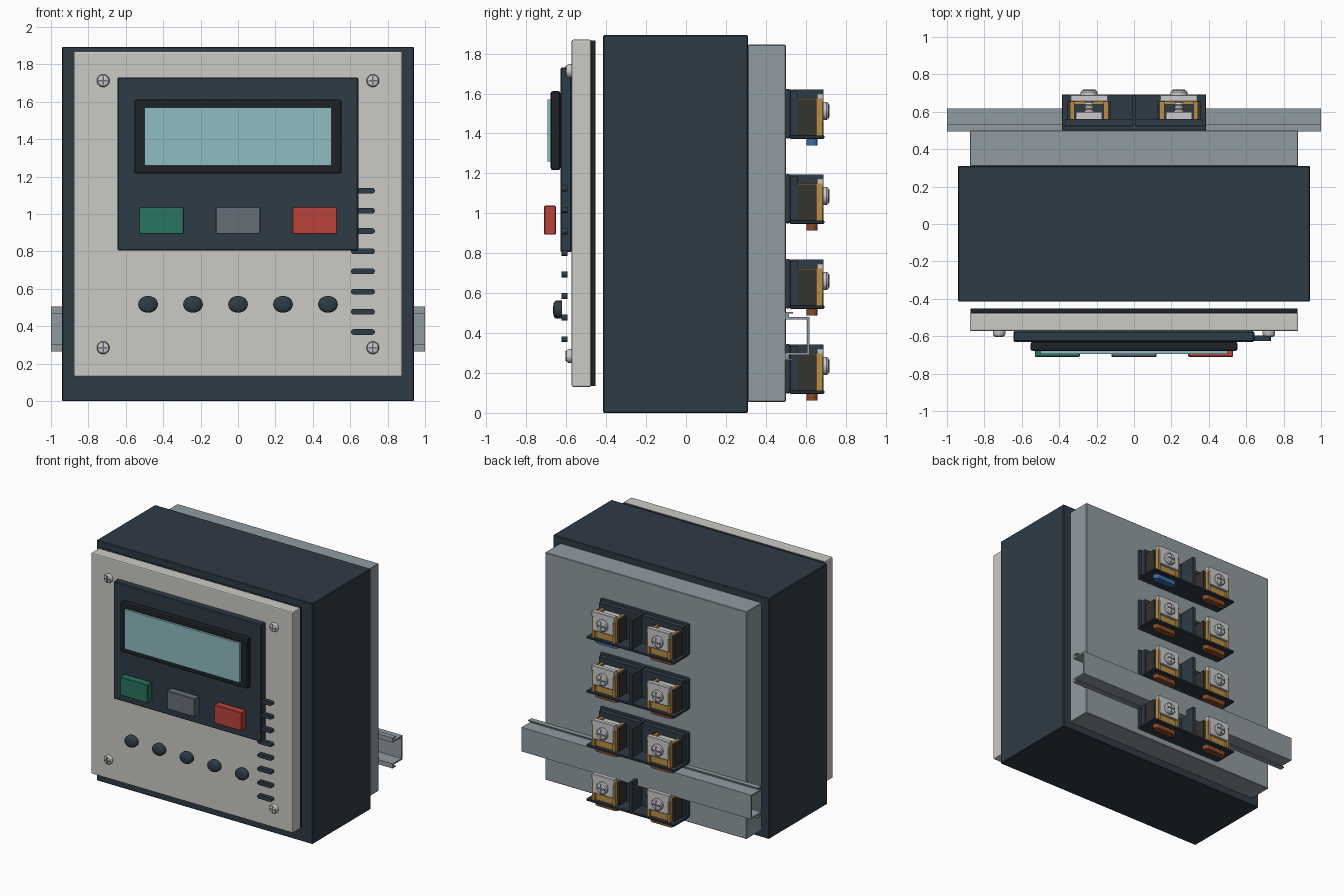
import bpy, bmesh, math
from mathutils import Matrix, Vector

if "Cube" in bpy.data.objects:
    bpy.data.objects.remove(bpy.data.objects["Cube"])


def mat(name, h):
    m = bpy.data.materials.new(name)
    c = [int(h[i:i + 2], 16) / 255 for i in (0, 2, 4)]
    c = [v / 12.92 if v <= 0.04045 else ((v + 0.055) / 1.055) ** 2.4 for v in c]
    m.diffuse_color = (*c, 1)
    m.use_nodes = True
    m.node_tree.nodes["Principled BSDF"].inputs["Base Color"].default_value = m.diffuse_color
    return m


SLATE = mat("slate", "2f3b46")
BLACK = mat("black", "1d2227")
CREAM = mat("cream", "cbcac5")
GREY = mat("rear_grey", "909ca1")
STEEL = mat("steel", "bfc1c0")
BRASS = mat("brass", "b98d45")
CAGE = mat("cage_dark", "35332f")
SCREEN = mat("screen", "8fbcc2")
GREEN = mat("green", "2a7560")
MID = mat("mid_grey", "666f77")
RED = mat("red", "bb443c")
BLUE = mat("blue", "3f6fa8")
BROWN = mat("brown", "8a4a28")


def finish(name, bm, m, bevel=0, seg=1, smooth=False):
    bmesh.ops.recalc_face_normals(bm, faces=bm.faces[:])
    me = bpy.data.meshes.new(name)
    bm.to_mesh(me)
    bm.free()
    ob = bpy.data.objects.new(name, me)
    bpy.context.collection.objects.link(ob)
    me.materials.append(m)
    if smooth:
        me.shade_smooth()
        me.set_sharp_from_angle(angle=math.radians(35))
    if bevel:
        b = ob.modifiers.new("bevel", 'BEVEL')
        b.width, b.segments, b.limit_method = bevel, seg, 'ANGLE'
    return ob


def box(name, x, y, z, m, bevel=0.0, seg=1):
    bm = bmesh.new()
    bmesh.ops.create_cube(bm, size=1)
    for v in bm.verts:
        v.co = Vector([(a + b) / 2 + c * (b - a) for (a, b), c in zip((x, y, z), v.co)])
    return finish(name, bm, m, bevel, seg)


def lathe_y(name, x, z, prof, m, sx=1.0, n=32):
    """Solid of revolution about the y axis; prof is a list of (y, radius)."""
    bm = bmesh.new()
    rings = []
    for y, r in prof:
        rings.append([bm.verts.new((x + sx * r * math.cos(t), y, z + r * math.sin(t)))
                      for t in [2 * math.pi * i / n for i in range(n)]])
    for a, b in zip(rings, rings[1:]):
        for i in range(n):
            j = (i + 1) % n
            bm.faces.new((a[i], a[j], b[j], b[i]))
    bm.faces.new(rings[0])
    bm.faces.new(rings[-1])
    return finish(name, bm, m, smooth=True)


def prism(name, pts, axis, lo, hi, m, bevel=0):
    """Extrude a closed 2D profile along an axis (remaining axes in order)."""
    bm = bmesh.new()

    def co(p, d):
        q = list(p)
        q.insert(axis, d)
        return q
    f = bm.faces.new([bm.verts.new(co(p, lo)) for p in pts])
    r = bmesh.ops.extrude_face_region(bm, geom=[f])
    vec = Vector((0, 0, 0))
    vec[axis] = hi - lo
    bmesh.ops.translate(bm, vec=vec, verts=[g for g in r['geom'] if isinstance(g, bmesh.types.BMVert)])
    return finish(name, bm, m, bevel)


def stadium(cx, cy, half, r, n=8):
    pts = []
    for s, start in ((1, -math.pi / 2), (-1, math.pi / 2)):
        for i in range(n + 1):
            t = start + math.pi * i / n
            pts.append((cx + s * (half - r) + r * math.cos(t), cy + r * math.sin(t)))
    return pts


# Housing, rear cover, front plate and gasket
box("housing", (-.94, .94), (-.415, .31), (0, 1.893), SLATE, .004)
box("rear_cover", (-.878, .878), (.31, .5), (.055, 1.845), GREY, .004)
box("front_gasket", (-.874, .874), (-.475, -.453), (.135, 1.865), BLACK)
box("front_plate", (-.878, .878), (-.573, -.475), (.13, 1.87), CREAM, .008, 2)

# Control panel with display and buttons
box("control_panel", (-.645, .643), (-.63, -.573), (.805, 1.73), SLATE, .006)
box("display_frame", (-.553, .553), (-.678, -.63), (1.217, 1.612), BLACK, .01, 2)
box("display_screen", (-.5, .5), (-.695, -.675), (1.26, 1.57), SCREEN)
for nm, x, m in (("green", -.41, GREEN), ("grey", 0, MID), ("red", .41, RED)):
    box(nm + "_button", (x - .12, x + .12), (-.711, -.652), (.893, 1.038), m, .004)

# Row of round knobs
for i in range(5):
    lathe_y(f"knob_{i}", (i - 2) * .2405, .517,
            [(-.622, .045), (-.65, .045), (-.658, .041), (-.664, .03), (-.666, .012)], SLATE, 1.17)

# Vent slots
for i in range(8):
    prism(f"vent_slot_{i}", stadium(.668, 1.125 - i * .108, .064, .015), 1, -.625, -.595, SLATE)


def screw(name, x, z, y, d, r, h):
    """Domed cross-head screw whose head points along d on y."""
    lathe_y(name, x, z, [(y, r), (y + d * h * .6, r), (y + d * h * .9, r * .85), (y + d * h, r * .6)], STEEL, n=24)
    a, b = sorted((y + d * h * .4, y + d * (h + .002)))
    w, l = r * .13, r * .72
    box(name + "_cross_a", (x - l, x + l), (a, b), (z - w, z + w), MID)
    box(name + "_cross_b", (x - w, x + w), (a, b), (z - l, z + l), MID)


# Corner screws of the front plate
for sx in (-1, 1):
    for z in (.285, 1.713):
        screw("plate_screw", sx * .721, z, -.573, -1, .034, .028)

# Mounting rail: hat section with lipped flanges
half = [(.505, .12), (.535, .12), (.535, .112), (.515, .112), (.515, .095), (.618, .095)]
inner = [(.606, .083), (.495, .083), (.495, .12)]
zc = .385
out = [(y, zc + z) for y, z in half] + [(y, zc - z) for y, z in reversed(half)]
inn = [(.495, zc - .12), (.495, zc - .083), (.606, zc - .083),
       (.606, zc + .083), (.495, zc + .083), (.495, zc + .12)]
prism("mounting_rail", out + inn, 0, -1, 1, GREY)

# Terminal strips: four rows of two screw clamps
for row in range(4):
    z = .097 + .426 * (3 - row)
    box(f"terminal_back_{row}", (-.386, .386), (.497, .523), (z, z + .248), SLATE, .01, 2)
    box(f"terminal_wall_{row}", (-.365, .365), (.52, .562), (z + .01, z + .235), SLATE)
    box(f"terminal_shelf_{row}", (-.386, .386), (.52, .693), (z - .002, z + .016), SLATE, .004)
    box(f"terminal_divider_{row}", (-.012, .012), (.52, .69), (z, z + .245), SLATE)
    for s in (-1, 1):
        x = s * .24
        for t in (-1, 1):
            a, b = sorted((x + t * .118, x + t * .1))
            box("clamp_side", (a, b), (.562, .655), (z + .016, z + .195), CAGE)
            a, b = sorted((x + t * .1, x + t * .078))
            box("clamp_brass_side", (a, b), (.562, .685), (z + .016, z + .2), BRASS)
        box("clamp_brass_front", (x - .078, x + .078), (.64, .668), (z + .016, z + .09), BRASS)
        box("clamp_plate", (x - .09, x + .09), (.668, .69), (z + .075, z + .215), STEEL, .004)
        box("clamp_top_tab", (x - .1, x + .1), (.655, .69), (z + .18, z + .225), STEEL, .003)
        box("clamp_block", (x - .07, x + .07), (.562, .6), (z + .016, z + .19), STEEL)
        # Threaded shank behind the head
        lathe_y("clamp_shank", x, z + .138,
                [(.59 + .01 * k, .026 if k % 2 else .019) for k in range(9)], STEEL, n=16)
        screw("clamp_screw", x, z + .138, .688, 1, .046, .028)
        # Wire entry under the shelf
        m = BLUE if row == 0 and s == 1 else BROWN
        prism("wire_entry", stadium(x, .632, .1, .027), 2, z - .036, z, m)
